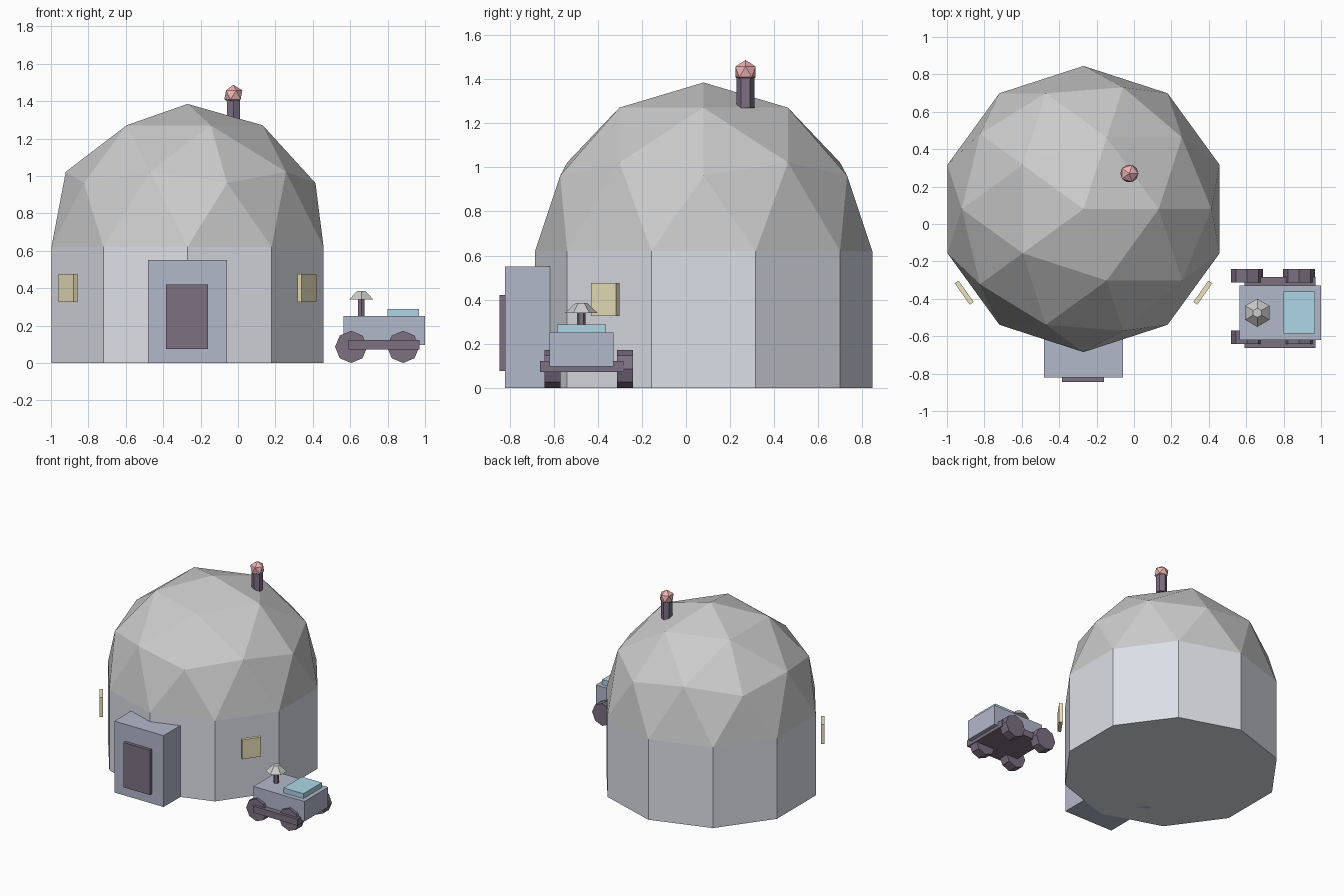
import bpy, bmesh
from math import radians, sin, cos, pi

if "Cube" in bpy.data.objects:
    bpy.data.objects.remove(bpy.data.objects["Cube"])


def material(name, rgb):
    m = bpy.data.materials.new(name)
    m.diffuse_color = (*rgb, 1)
    m.use_nodes = True
    m.node_tree.nodes["Principled BSDF"].inputs["Base Color"].default_value = m.diffuse_color
    return m


WALL = material("pale_wall", (0.72, 0.74, 0.80))
BLUE = material("slate_blue", (0.45, 0.48, 0.60))
DARK = material("dark_plum", (0.20, 0.16, 0.22))
RED = material("beacon_red", (0.85, 0.45, 0.45))
GLASS = material("glass_blue", (0.42, 0.68, 0.80))
AMBER = material("window_amber", (0.84, 0.76, 0.50))


def finish(name, mat):
    ob = bpy.context.object
    ob.name = name
    if mat:
        ob.data.materials.append(mat)
    return ob


def box(name, lo, hi, mat):
    mid = [(a + b) / 2 for a, b in zip(lo, hi)]
    bpy.ops.mesh.primitive_cube_add(size=1, location=mid)
    ob = finish(name, mat)
    ob.scale = [b - a for a, b in zip(lo, hi)]
    return ob


def prism(name, sides, r1, r2, depth, loc, mat, rot=(0, 0, 0)):
    bpy.ops.mesh.primitive_cone_add(vertices=sides, radius1=r1, radius2=r2,
                                    depth=depth, location=loc, rotation=rot)
    return finish(name, mat)


def ico(name, sub, r, loc, mat):
    bpy.ops.mesh.primitive_ico_sphere_add(subdivisions=sub, radius=r, location=loc)
    return finish(name, mat)


# Habitat: half icosphere on a ten-sided wall
CX, CY, R, H = -0.27, 0.08, 0.765, 0.62
dome = ico("dome", 2, R, (CX, CY, H), None)
bm = bmesh.new()
bm.from_mesh(dome.data)
bmesh.ops.delete(bm, geom=[v for v in bm.verts if v.co.z < -0.01], context='VERTS')
bm.to_mesh(dome.data)
bm.free()
prism("wall", 10, R, R, H, (CX, CY, H / 2), WALL)

# Entrance porch and door
box("porch", (-0.48, -0.82, 0), (-0.06, -0.39, 0.55), BLUE)
box("door", (-0.385, -0.845, 0.075), (-0.16, -0.80, 0.42), DARK)

# Windows standing just off the wall
for side, ang in (("right", -35), ("left", -145)):
    a = radians(ang)
    w = box("window_" + side, (-0.0125, -0.07, -0.075), (0.0125, 0.07, 0.075), AMBER)
    w.location = (CX + 0.779 * cos(a), CY + 0.779 * sin(a), 0.40)
    w.rotation_euler.z = a

# Roof beacon
prism("beacon_post", 6, 0.04, 0.04, 0.14, (-0.025, 0.27, 1.34), DARK)
ico("beacon", 1, 0.054, (-0.025, 0.27, 1.433), RED)

# Rover
box("rover_chassis", (0.59, -0.663, 0.072), (0.97, -0.284, 0.122), DARK)
box("rover_body", (0.565, -0.62, 0.097), (1.0, -0.33, 0.25), BLUE)
box("rover_canopy", (0.798, -0.586, 0.24), (0.968, -0.362, 0.288), GLASS)
for end, x in (("rear", 0.605), ("front", 0.883)):
    for side, y in (("right", -0.605), ("left", -0.277)):
        prism(f"rover_wheel_{end}_{side}", 8, 0.086, 0.086, 0.073,
              (x, y, 0.086), DARK, (pi / 2, 0, 0))
prism("rover_mast", 6, 0.02, 0.02, 0.12, (0.659, -0.475, 0.295), DARK)
prism("rover_dish", 6, 0.075, 0.025, 0.047, (0.659, -0.475, 0.362), None)
